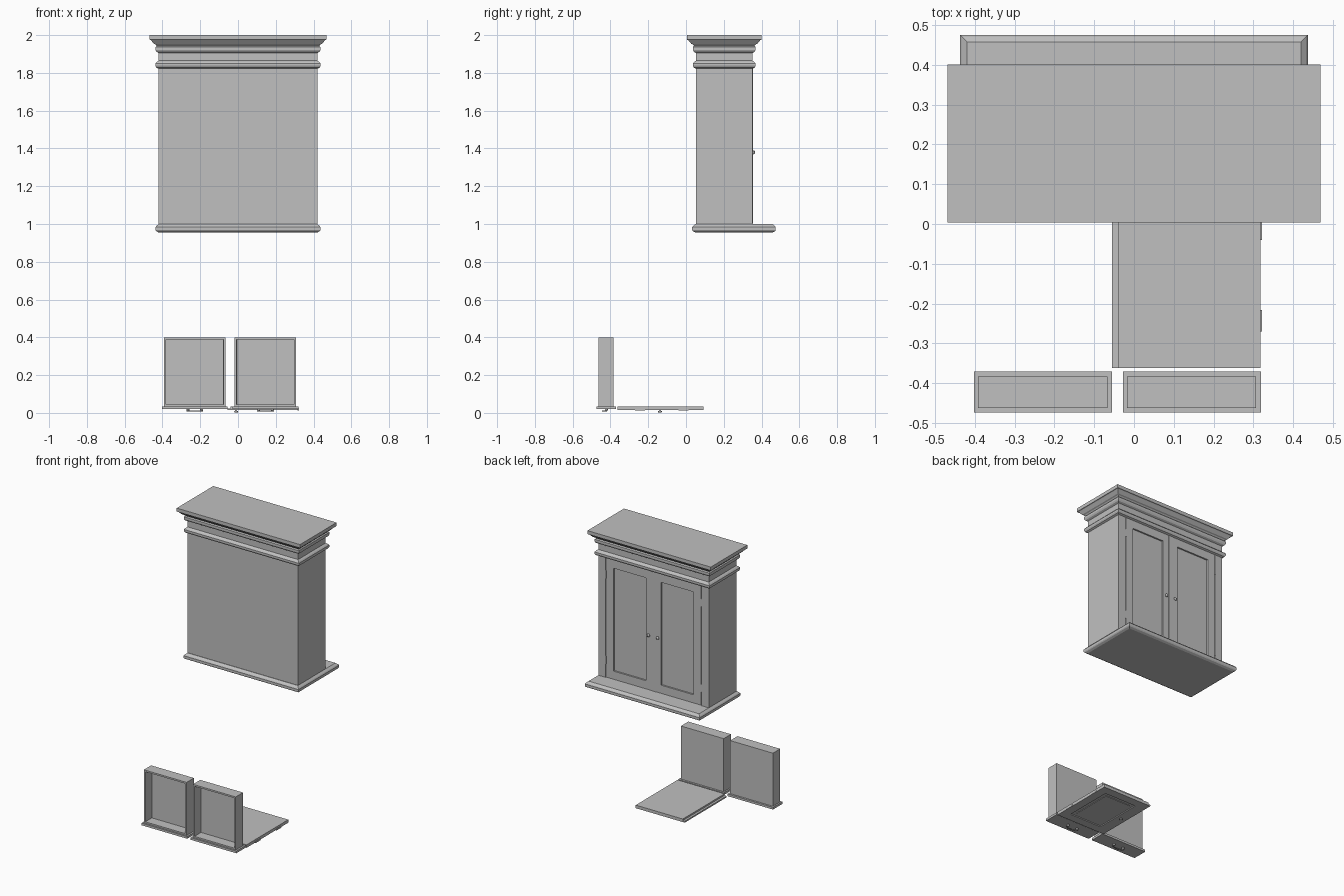
import bpy
import bmesh
from mathutils import Vector

if "Cube" in bpy.data.objects:
    bpy.data.objects.remove(bpy.data.objects["Cube"])

grey = bpy.data.materials.new("plain_grey")
grey.use_nodes = True
grey.diffuse_color = (0.53, 0.53, 0.53, 1)
grey.node_tree.nodes["Principled BSDF"].inputs["Base Color"].default_value = (0.53, 0.53, 0.53, 1)


def finish(name, bm):
    bmesh.ops.recalc_face_normals(bm, faces=bm.faces)
    mesh = bpy.data.meshes.new(name)
    bm.to_mesh(mesh)
    bm.free()
    mesh.materials.append(grey)
    obj = bpy.data.objects.new(name, mesh)
    bpy.context.collection.objects.link(obj)
    return obj


def box(name, x, y, z, face=None, insets=()):
    """Box from ranges; insets are (rim, depth) steps cut into the face with the given normal."""
    bm = bmesh.new()
    bmesh.ops.create_cube(bm, size=1)
    for v in bm.verts:
        v.co = [sum(r) / 2 + c * (r[1] - r[0]) for r, c in zip((x, y, z), v.co)]
    if face:
        bm.normal_update()
        normal = Vector(face)
        target = max(bm.faces, key=lambda f: f.normal.dot(normal))
        for rim, depth in insets:
            bmesh.ops.inset_region(bm, faces=[target], thickness=rim, use_even_offset=True)
            if depth:
                # A near-vertical step keeps the recess walls crisp
                bmesh.ops.inset_region(bm, faces=[target], thickness=0.0005, use_even_offset=True)
                for v in target.verts:
                    v.co -= normal * depth
    return finish(name, bm)


def moulding(name, x, y, profile):
    """Solid rectangular moulding: stacked rings of (outward offset, height)."""
    bm = bmesh.new()
    rings = []
    for off, z in profile:
        corners = [(x[0] - off, y[0] - off), (x[1] + off, y[0] - off),
                   (x[1] + off, y[1] + off), (x[0] - off, y[1] + off)]
        rings.append([bm.verts.new((cx, cy, z)) for cx, cy in corners])
    for low, high in zip(rings, rings[1:]):
        for i in range(4):
            j = (i + 1) % 4
            bm.faces.new((low[i], low[j], high[j], high[i]))
    bm.faces.new(rings[0])
    bm.faces.new(rings[-1])
    return finish(name, bm)


def turned(name, base, axis, profile):
    """Small turned part: (radius, distance along axis) rings."""
    bm = bmesh.new()
    verts = [bm.verts.new((r, 0, d)) for r, d in profile]
    edges = [bm.edges.new(pair) for pair in zip(verts, verts[1:])]
    bmesh.ops.spin(bm, geom=verts + edges, axis=(0, 0, 1), cent=(0, 0, 0),
                   angle=6.283185, steps=16, use_merge=True)
    bmesh.ops.remove_doubles(bm, verts=bm.verts, dist=0.0001)
    turn = Vector((0, 0, 1)).rotation_difference(Vector(axis)).to_matrix()
    for v in bm.verts:
        v.co = turn @ v.co + Vector(base)
    obj = finish(name, bm)
    obj.data.polygons.foreach_set("use_smooth", [True] * len(obj.data.polygons))
    return obj


KNOB = [(0, 0), (0.005, 0), (0.005, 0.003), (0.011, 0.006), (0.01, 0.01), (0.005, 0.013), (0, 0.013)]
POST = [(0, 0), (0.008, 0), (0.008, 0.004), (0.004, 0.012), (0, 0.012)]
BODY_X, BODY_Y = (-0.42, 0.42), (0.053, 0.352)

# Cabinet carcass
box("cabinet_body", BODY_X, (0.053, 0.335), (0.99, 1.86))
moulding("base_moulding", BODY_X, (0.05, 0.458),
         [(0, 0.955), (0.013, 0.962), (0.017, 0.968), (0.017, 0.983), (0.012, 0.99), (0, 1.0)])
moulding("waist_moulding", BODY_X, BODY_Y,
         [(0, 1.822), (0.012, 1.828), (0.017, 1.838), (0.017, 1.85), (0.01, 1.858), (0, 1.865)])
box("frieze", BODY_X, BODY_Y, (1.85, 1.92))
moulding("cornice", BODY_X, BODY_Y,
         [(0, 1.905), (0.012, 1.912), (0.017, 1.922), (0.017, 1.937), (0.01, 1.943),
          (0.016, 1.95), (0.025, 1.954), (0.042, 1.974), (0.049, 1.976), (0.049, 2.0)])

# Face frame, doors, hinges and knobs on the cabinet
for side, label in ((1, "left"), (-1, "right")):
    def span(a, b):
        return tuple(sorted((side * a, side * b)))
    box(f"face_stile_{label}", span(0.364, 0.42), (0.33, 0.352), (1.0, 1.826))
    box(f"cabinet_door_{label}", span(0.002, 0.361), (0.33, 0.352), (1.003, 1.822),
        (0, 1, 0), [(0.056, 0.01)])
    turned(f"cabinet_knob_{label}", (side * 0.035, 0.352, 1.38), (0, 1, 0), KNOB)
    for level, z in (("lower", 1.122), ("upper", 1.71)):
        box(f"cabinet_hinge_{label}_{level}", span(0.359, 0.366), (0.345, 0.356), (z - 0.027, z + 0.027))
box("door_meeting_strip", (-0.015, 0.013), (0.34, 0.354), (1.003, 1.822))

# Loose door lying face down
box("loose_door", (-0.04, 0.318), (-0.362, 0.092), (0.014, 0.035),
    (0, 0, -1), [(0.058, 0.006), (0.025, -0.003)])
box("loose_door_lip", (-0.055, -0.04), (-0.362, 0.092), (0.014, 0.024))
turned("loose_door_knob", (-0.01, -0.138, 0.014), (0, 0, -1), KNOB)
for label, y in (("near", -0.243), ("far", -0.013)):
    box(f"loose_door_hinge_{label}", (0.314, 0.322), (y - 0.027, y + 0.027), (0.012, 0.022))

# Two drawers standing on their fronts, open toward the front
for label, x0 in (("right", -0.402), ("left", -0.028)):
    x1 = x0 + 0.347
    mid = (x0 + x1) / 2
    box(f"drawer_front_{label}", (x0, x1), (-0.474, -0.371), (0.02, 0.035))
    box(f"drawer_box_{label}", (x0 + 0.01, x1 - 0.012), (-0.463, -0.384), (0.034, 0.4),
        (0, -1, 0), [(0.011, 0.07)])
    for post, dx in (("a", -0.036), ("b", 0.036)):
        turned(f"pull_post_{label}_{post}", (mid + dx, -0.422, 0.02), (0, 0, -1), POST)
    # Curved bail between the posts
    curve = bpy.data.curves.new(f"drawer_bail_{label}", "CURVE")
    curve.dimensions = "3D"
    curve.bevel_depth = 0.003
    curve.bevel_resolution = 2
    curve.use_fill_caps = True
    spline = curve.splines.new("POLY")
    path = [(-0.042, 0), (-0.036, -0.012), (-0.018, -0.019), (0.018, -0.019), (0.036, -0.012), (0.042, 0)]
    spline.points.add(len(path) - 1)
    for point, (dx, dy) in zip(spline.points, path):
        point.co = (mid + dx, -0.422 + dy, 0.01, 1)
    curve.materials.append(grey)
    bpy.context.collection.objects.link(bpy.data.objects.new(curve.name, curve))
